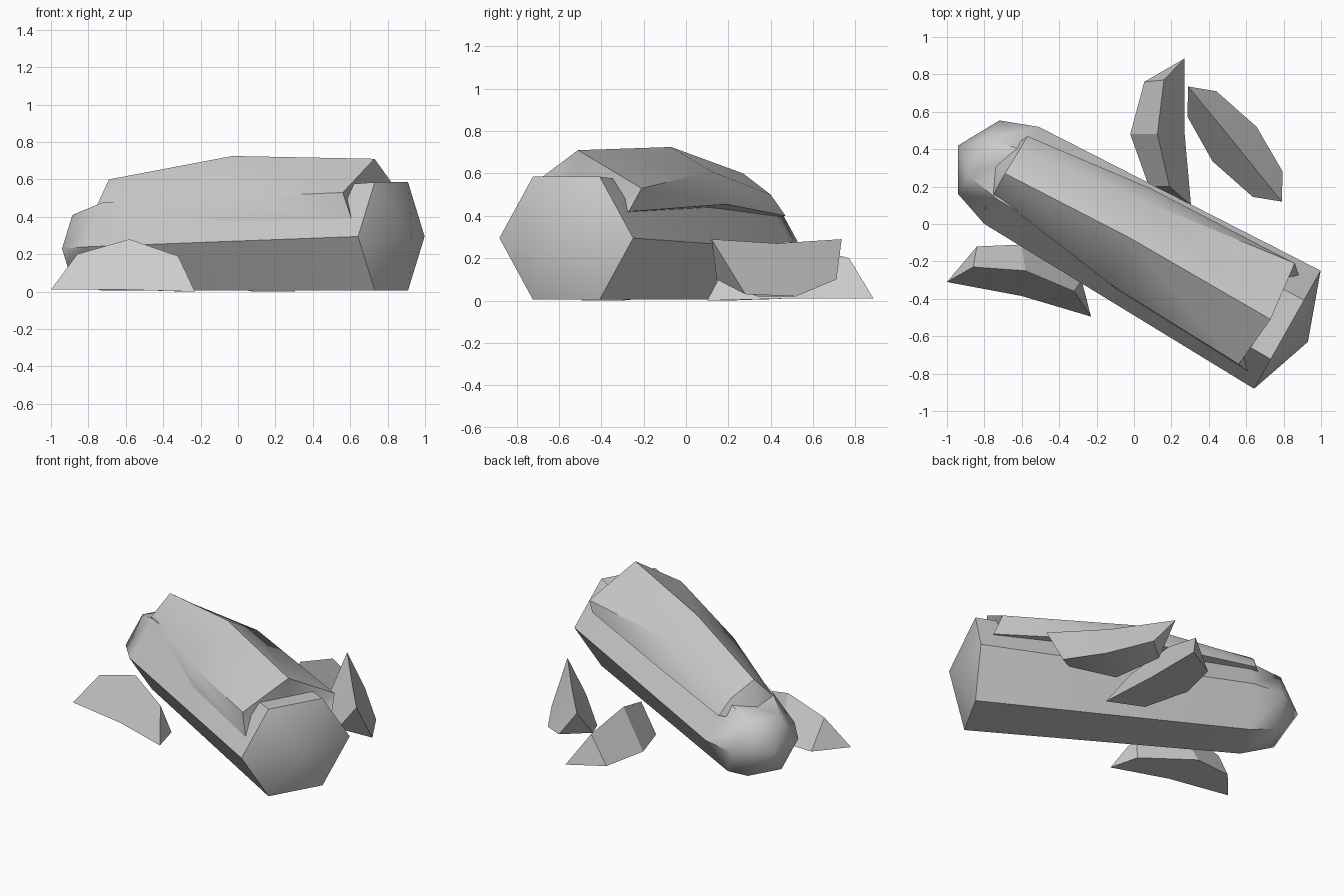
import bpy
import math
from mathutils import Vector

if "Cube" in bpy.data.objects:
    bpy.data.objects.remove(bpy.data.objects["Cube"])


def make(name, verts, faces, angle):
    me = bpy.data.meshes.new(name)
    me.from_pydata([tuple(v) for v in verts], [], faces)
    ob = bpy.data.objects.new(name, me)
    bpy.context.collection.objects.link(ob)
    bpy.ops.object.select_all(action='DESELECT')
    ob.select_set(True)
    bpy.context.view_layer.objects.active = ob
    bpy.ops.object.mode_set(mode='EDIT')
    bpy.ops.mesh.select_all(action='SELECT')
    bpy.ops.mesh.normals_make_consistent(inside=False)
    bpy.ops.object.mode_set(mode='OBJECT')
    bpy.ops.object.shade_smooth_by_angle(angle=math.radians(angle))
    return ob


def loft(name, rings, start, end, angle):
    """Skin closed rings and close both ends with a fan to a centre point."""
    n = len(rings[0])
    verts = [p for r in rings for p in r] + [start, end]
    faces = []
    last = (len(rings) - 1) * n
    s, e = len(verts) - 2, len(verts) - 1
    for i in range(n):
        j = (i + 1) % n
        for k in range(len(rings) - 1):
            a, b = k * n, (k + 1) * n
            faces.append((a + i, a + j, b + j, b + i))
        faces.append((s, j, i))
        faces.append((e, last + i, last + j))
    return make(name, verts, faces, angle)


# Fallen six-sided log, tapering to the back left
side = Vector((0.49, 0.87, 0))


def hexagon(centre, r, h):
    return [Vector(centre) + side * (r * math.cos(i * math.pi / 3))
            + Vector((0, 0, h * math.sin(i * math.pi / 3) / math.sin(math.pi / 3)))
            for i in range(6)]


loft("log", [hexagon((0.82, -0.565, 0.295), 0.363, 0.29),
             hexagon((-0.655, 0.26, 0.24), 0.298, 0.235),
             hexagon((-0.83, 0.357, 0.23), 0.226, 0.18)],
     (0.93, -0.63, 0.30), (-0.94, 0.42, 0.23), 50)

# Bark cover draped over the top of the log
front = [(0.61, -0.79, 0.38), (0.56, -0.75, 0.53), (0.73, -0.51, 0.71),
         (0.86, -0.21, 0.53), (0.88, -0.27, 0.42)]
middle = [(-0.08, -0.36, 0.36), (-0.13, -0.32, 0.50), (-0.03, -0.07, 0.725),
          (0.06, 0.12, 0.61), (0.09, 0.19, 0.455)]
back = [(-0.80, 0.08, 0.33), (-0.75, 0.16, 0.47), (-0.69, 0.27, 0.60),
        (-0.61, 0.40, 0.50), (-0.57, 0.47, 0.40)]
loft("bark_cover", [front, middle, back],
     (0.68, -0.48, 0.36), (-0.76, 0.32, 0.38), 50)


# Wood chips: a long edge, and two fanned rows joined as a wedge
def chip(name, edge, row_a, row_b):
    faces = [(0, 3, 4, 1), (1, 4, 5, 2), (3, 6, 7, 4), (4, 7, 8, 5),
             (0, 1, 7, 6), (1, 2, 8, 7), (0, 6, 3), (2, 5, 8)]
    make(name, edge + row_a + row_b, faces, 30)


chip("left_chip",
     [(-1.0, -0.31, 0.01), (-0.60, -0.385, 0.01), (-0.23, -0.495, 0.0)],
     [(-0.86, -0.23, 0.20), (-0.58, -0.25, 0.28), (-0.32, -0.36, 0.19)],
     [(-0.84, -0.12, 0.01), (-0.60, -0.11, 0.02), (-0.28, -0.30, 0.0)])
chip("back_chip",
     [(0.27, 0.885, 0.01), (0.27, 0.49, 0.01), (0.305, 0.10, 0.0)],
     [(0.16, 0.77, 0.20), (0.125, 0.48, 0.28), (0.19, 0.20, 0.19)],
     [(0.055, 0.76, 0.01), (-0.02, 0.48, 0.02), (0.08, 0.20, 0.0)])
chip("right_chip",
     [(0.29, 0.735, 0.29), (0.54, 0.43, 0.27), (0.79, 0.12, 0.29)],
     [(0.44, 0.71, 0.10), (0.655, 0.52, 0.02), (0.795, 0.28, 0.03)],
     [(0.285, 0.575, 0.10), (0.42, 0.335, 0.02), (0.635, 0.145, 0.10)])
